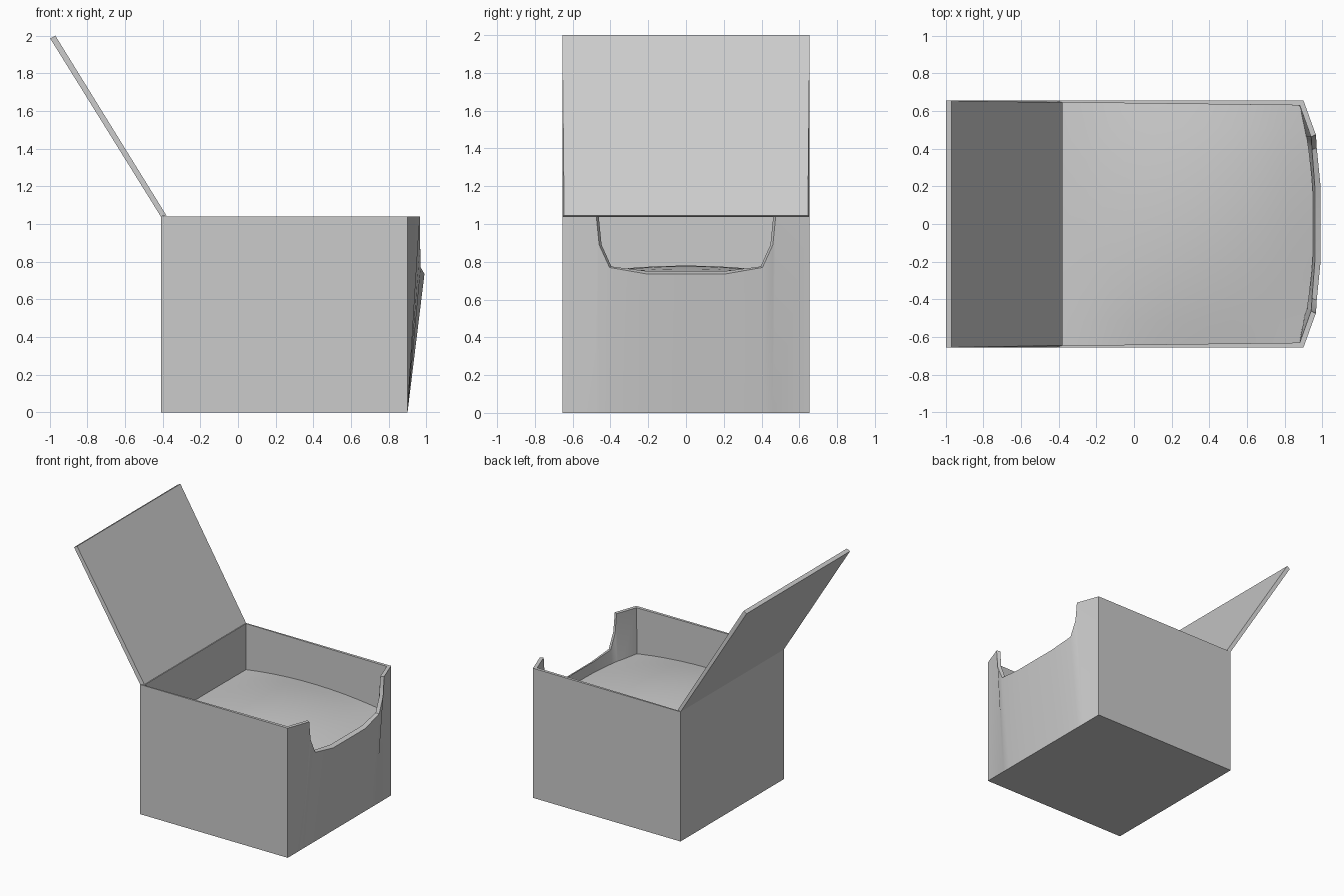
import bpy

if "Cube" in bpy.data.objects:
    bpy.data.objects.remove(bpy.data.objects["Cube"])


def make_object(name, verts, faces):
    mesh = bpy.data.meshes.new(name)
    mesh.from_pydata(verts, [], faces)
    mesh.validate()
    obj = bpy.data.objects.new(name, mesh)
    bpy.context.collection.objects.link(obj)
    bpy.context.view_layer.objects.active = obj
    for o in bpy.context.selected_objects:
        o.select_set(False)
    obj.select_set(True)
    bpy.ops.object.mode_set(mode='EDIT')
    bpy.ops.mesh.select_all(action='SELECT')
    bpy.ops.mesh.normals_make_consistent(inside=False)
    bpy.ops.object.mode_set(mode='OBJECT')
    return obj


def mirrored(half):
    # half profile runs from the +y corner towards the middle
    return [(x, -y, z) for x, y, z in half] + half[::-1]


# Box: bulging front panel with a scooped notch, thin walls, open top
outer_half = [(0.90, 0.655, 1.04), (0.965, 0.475, 1.04), (0.967, 0.46, 0.89),
              (0.97, 0.405, 0.77), (0.99, 0.205, 0.735)]
inner_half = [(0.88, 0.63, 1.04), (0.94, 0.462, 1.04), (0.942, 0.447, 0.89),
              (0.945, 0.395, 0.775), (0.96, 0.2, 0.75)]
outer = mirrored(outer_half) + [(-0.41, 0.655, 1.04), (-0.41, -0.655, 1.04)]
inner = mirrored(inner_half) + [(-0.38, 0.645, 1.04), (-0.38, -0.645, 1.04)]
base = [(min(x, 0.90), y, 0) for x, y, z in outer]
cavity = [(0.87 + (x - 0.87) * 0.6 / z if x > 0 else x, y, 0.6) for x, y, z in inner]
rings = [base, outer, inner, cavity]
n = len(outer)
faces = [list(range(n))[::-1], list(range(3 * n, 4 * n))]
for r in range(3):
    for i in range(n):
        j = (i + 1) % n
        faces.append([r * n + i, r * n + j, (r + 1) * n + j, (r + 1) * n + i])
box = make_object("box", [v for ring in rings for v in ring], faces)
bpy.ops.object.shade_smooth_by_angle(angle=0.5)

# Open lid: tilted slab hinged on the back edge
profile = [(-0.41, 0.655, 1.04), (-0.38, 0.645, 1.045), (-0.97, 0.655, 2.0), (-0.997, 0.655, 1.985)]
lid_verts = [(x, s * y, z) for s in (-1, 1) for x, y, z in profile]
lid_faces = [[0, 1, 2, 3], [7, 6, 5, 4]] + [[i, (i + 1) % 4, (i + 1) % 4 + 4, i + 4] for i in range(4)]
make_object("lid", lid_verts, lid_faces)

# Contents: gently domed sheet filling the box
steps = 10
verts = []
for a in range(steps + 1):
    u = a / steps
    for b in range(steps + 1):
        t = 2 * b / steps - 1
        front = 0.885 + 0.07 * (1 - t * t)
        x = -0.39 + (front + 0.39) * u
        y = t * (0.648 - 0.01 * u)
        bulge = 4 * u * (1 - u)
        verts.append((x, y, 0.67 + bulge * (0.05 + 0.06 * (1 - t * t))))
w = steps + 1
quads = [[a * w + b, (a + 1) * w + b, (a + 1) * w + b + 1, a * w + b + 1]
         for a in range(steps) for b in range(steps)]
contents = make_object("contents", verts, quads)
if contents.data.polygons[0].normal.z < 0:
    contents.data.flip_normals()
bpy.ops.object.shade_smooth()
